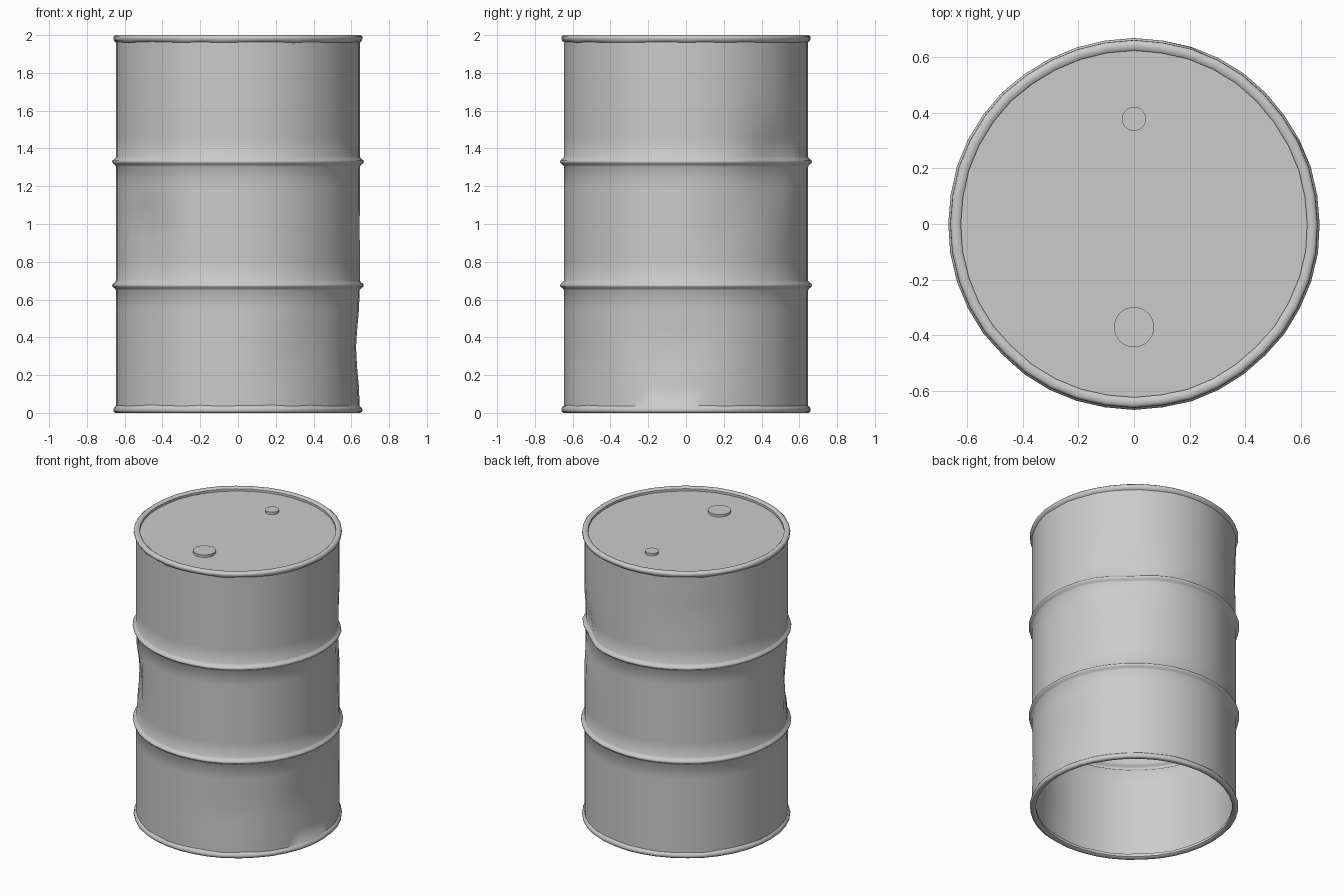
import bpy, bmesh, math, random

if "Cube" in bpy.data.objects:
    bpy.data.objects.remove(bpy.data.objects["Cube"])

random.seed(4)
SEG = 40
TAU = 2 * math.pi

# dents: angle (deg), height, depth, angular half-width (deg), vertical half-width
DENTS = [(48, 1.34, 0.035, 14, 0.16), (218, 0.98, 0.035, 13, 0.16),
         (-8, 0.34, 0.024, 20, 0.17), (-58, 0.32, 0.012, 14, 0.15),
         (130, 1.66, 0.010, 18, 0.15), (20, 0.98, 0.010, 12, 0.15)]


def dent(a, z):
    total = 0
    for ang, h, depth, wa, wz in DENTS:
        d = (math.degrees(a) - ang + 180) % 360 - 180
        total += depth * math.exp(-(d / wa) ** 2 - ((z - h) / wz) ** 2)
    return total


def finish(bm, name, angle=40):
    bmesh.ops.recalc_face_normals(bm, faces=bm.faces)
    me = bpy.data.meshes.new(name)
    bm.to_mesh(me)
    bm.free()
    ob = bpy.data.objects.new(name, me)
    bpy.context.collection.objects.link(ob)
    bpy.ops.object.select_all(action='DESELECT')
    ob.select_set(True)
    bpy.context.view_layer.objects.active = ob
    bpy.ops.object.shade_smooth_by_angle(angle=math.radians(angle))
    return ob


def rib(z):
    return [(0.646, z - 0.026), (0.653, z - 0.016), (0.664, z - 0.008),
            (0.667, z), (0.664, z + 0.008), (0.653, z + 0.016), (0.646, z + 0.026)]


def plain(z0, z1, n=6):
    return [(0.646, z0 + (z1 - z0) * i / n) for i in range(1, n)]


# drum wall: open bottom rim, three panels, two rolled ribs, top rim
bottom_rim = [(0.641, 0.036), (0.622, 0.026), (0.622, 0.008), (0.632, 0.0), (0.65, 0.0),
              (0.659, 0.008), (0.66, 0.02), (0.655, 0.031), (0.646, 0.038)]
top_rim = [(r, 2 - z) for r, z in reversed(bottom_rim[1:])]
profile = (bottom_rim + plain(0.038, 0.649) + rib(0.675) + plain(0.701, 1.304)
           + rib(1.33) + plain(1.356, 1.962) + top_rim)

wobble = [random.uniform(-0.003, 0.003) for _ in range(SEG)]
bm = bmesh.new()
rings = []
for r, z in profile:
    ring = []
    for i in range(SEG):
        a = TAU * i / SEG
        rr = r - dent(a, z) + wobble[i] * 0.6
        zz = z
        if 0.02 < z < 0.04 or 1.96 < z < 1.98:   # battered rim edge
            zz += wobble[(i * 7) % SEG] * 1.2
        ring.append(bm.verts.new((rr * math.cos(a), rr * math.sin(a), zz)))
    rings.append(ring)
for lo, hi in zip(rings, rings[1:]):
    for i in range(SEG):
        j = (i + 1) % SEG
        bm.faces.new((lo[i], lo[j], hi[j], hi[i]))
finish(bm, "drum_wall", 50)

# recessed lid
bm = bmesh.new()
bmesh.ops.create_circle(bm, cap_ends=True, segments=SEG, radius=0.624)
finish(bm, "lid").location.z = 1.976


# bung caps
def bung(name, y, r):
    bm = bmesh.new()
    bmesh.ops.create_cone(bm, cap_ends=True, segments=32, radius1=r, radius2=r, depth=0.018)
    finish(bm, name).location = (0, y, 1.984)


bung("large_bung", -0.37, 0.072)
bung("small_bung", 0.377, 0.043)
